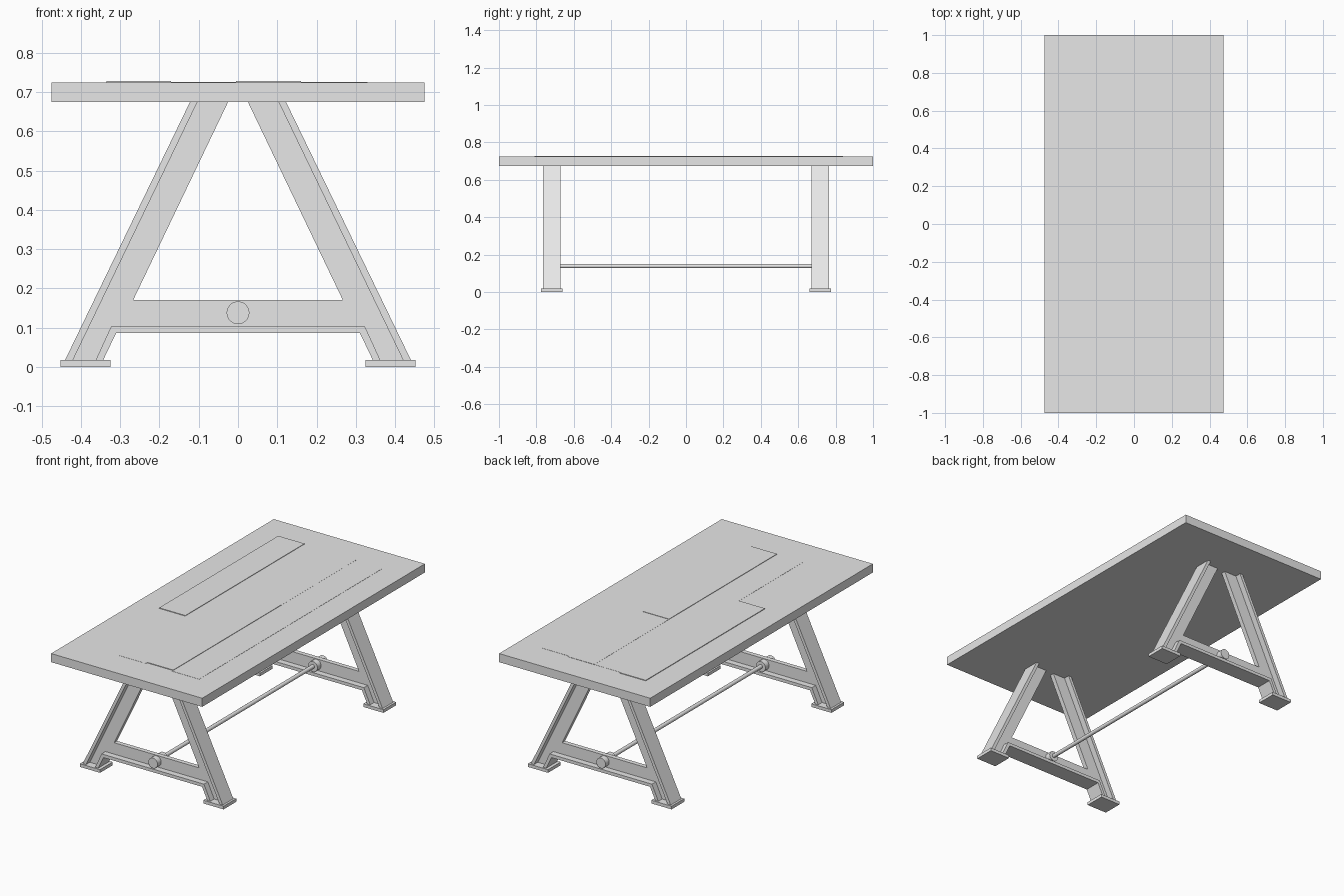
import bpy, bmesh, math

if "Cube" in bpy.data.objects:
    bpy.data.objects.remove(bpy.data.objects["Cube"], do_unlink=True)

grey = bpy.data.materials.new("plain_grey")
grey.use_nodes = True
grey.diffuse_color = (0.8, 0.8, 0.8, 1)
grey.node_tree.nodes["Principled BSDF"].inputs["Base Color"].default_value = grey.diffuse_color


def finish(bm, name):
    bmesh.ops.recalc_face_normals(bm, faces=bm.faces[:])
    mesh = bpy.data.meshes.new(name)
    bm.to_mesh(mesh)
    bm.free()
    mesh.materials.append(grey)
    obj = bpy.data.objects.new(name, mesh)
    bpy.context.collection.objects.link(obj)
    return obj


def box(name, x0, x1, y0, y1, z0, z1, round_top=0):
    bm = bmesh.new()
    bmesh.ops.create_cube(bm, size=1)
    for v in bm.verts:
        v.co.x = x1 if v.co.x > 0 else x0
        v.co.y = y1 if v.co.y > 0 else y0
        v.co.z = z1 if v.co.z > 0 else z0
    if round_top:
        rim = [e for e in bm.edges if all(v.co.z == z1 for v in e.verts)]
        bmesh.ops.bevel(bm, geom=rim, offset=round_top, segments=4,
                        profile=0.5, affect='EDGES')
    return finish(bm, name)


def plate(name, points, y, depth):
    """Extrude a front-facing outline along y, centred on y."""
    bm = bmesh.new()
    face = bm.faces.new([bm.verts.new((x, y - depth / 2, z)) for x, z in points])
    out = bmesh.ops.extrude_face_region(bm, geom=[face])
    for v in out["geom"]:
        if isinstance(v, bmesh.types.BMVert):
            v.co.y += depth
    return finish(bm, name)


def rod(name, radius, y0, y1, z, sides):
    points = [(radius * math.cos(i * math.tau / sides),
               z + radius * math.sin(i * math.tau / sides)) for i in range(sides)]
    obj = plate(name, points, (y0 + y1) / 2, y1 - y0)
    obj.data.shade_smooth()
    obj.data.set_sharp_from_angle(angle=math.radians(40))
    return obj


def mirrored(half):
    return half + [(-x, z) for x, z in reversed(half)]


# Tabletop slab with a rounded upper edge
top = box("tabletop", -0.475, 0.475, -1, 1, 0.675, 0.724, round_top=0.018)
top.data.shade_smooth()
top.data.set_sharp_from_angle(angle=math.radians(30))

# Thin boards between the plain ends: x from, x to, y from, y to, upper height
boards = [(-0.335, -0.17, -0.23, 0.84, 0.7275),
          (-0.17, -0.005, -0.82, 0.83, 0.7248),
          (-0.005, 0.16, -0.81, 0.16, 0.7275),
          (-0.005, 0.16, 0.16, 0.83, 0.7255),
          (0.16, 0.33, -0.82, 0.82, 0.725)]
for i, (x0, x1, y0, y1, z) in enumerate(boards):
    box(f"top_board_{i + 1}", x0, x1, y0, y1, 0.7235, z)

# Outlines of one end frame
FOOT, UNDER = 0.018, 0.675
web = mirrored([(0.267, 0.17), (0.025, UNDER), (0.122, UNDER), (0.44, FOOT),
                (0.343, FOOT), (0.31, 0.087)])
outer = [(0.103, UNDER), (0.122, UNDER), (0.44, FOOT), (0.42, FOOT)]
lower = mirrored([(0.31, 0.087), (0.343, FOOT), (0.362, FOOT), (0.322, 0.105)])
# walk the lower flange as one closed band
band = lower[:4] + lower[4:]

for end, y in (("front", -0.718), ("back", 0.718)):
    plate(f"{end}_frame_web", web, y, 0.026)
    plate(f"{end}_lower_flange", band, y, 0.095)
    rod(f"{end}_rod_boss", 0.029, y - 0.046, y + 0.046, 0.138, 24)
    for side, s in (("left", 1), ("right", -1)):
        plate(f"{end}_{side}_leg_flange", [(s * x, z) for x, z in outer], y, 0.095)
        x0, x1 = sorted((s * 0.325, s * 0.452))
        box(f"{end}_{side}_foot", x0, x1, y - 0.057, y + 0.057, 0, FOOT)

# Long tie rod between the frames
rod("tie_rod", 0.011, -0.7, 0.7, 0.139, 16)
